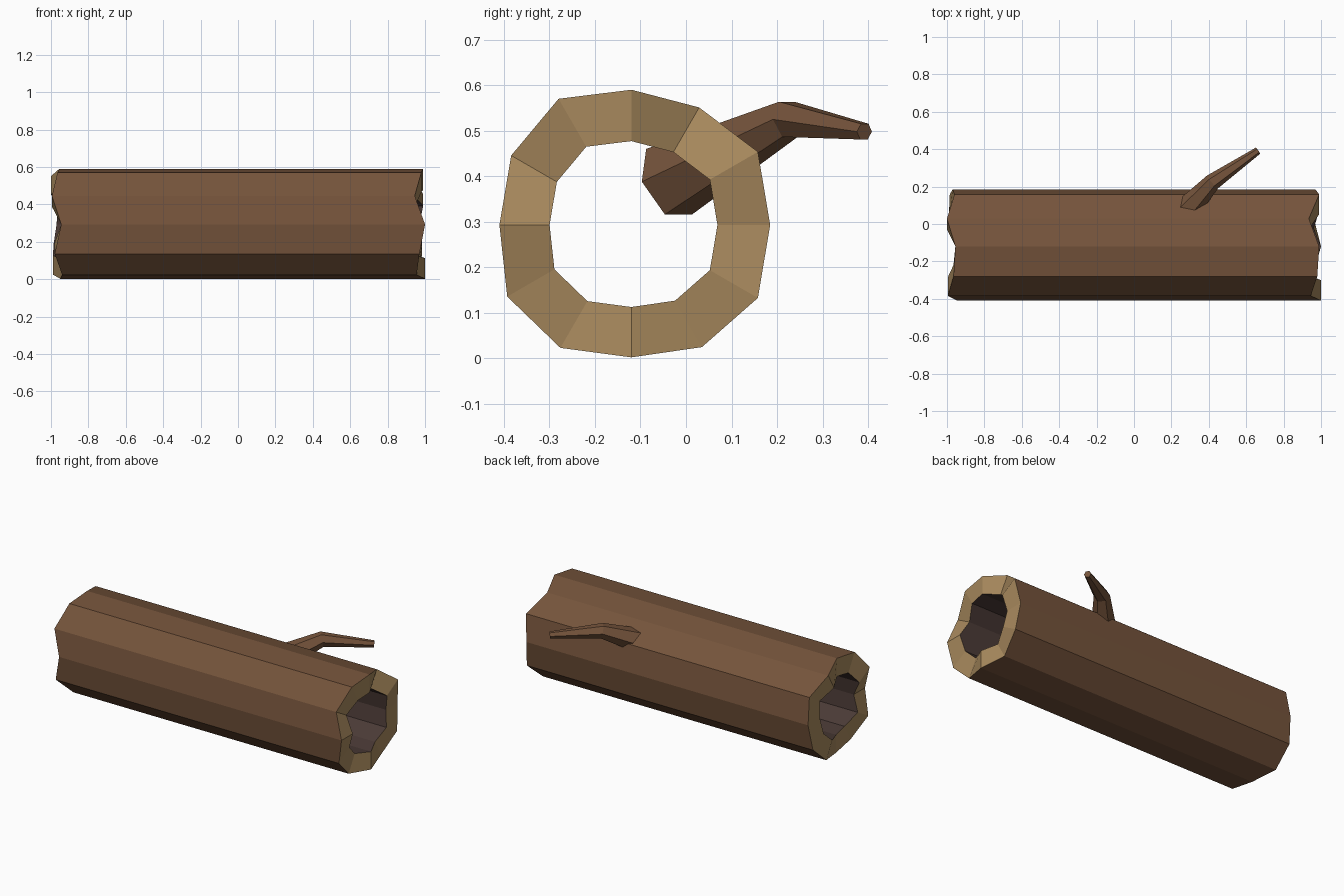
import bpy, bmesh, math
from mathutils import Vector

if "Cube" in bpy.data.objects:
    bpy.data.objects.remove(bpy.data.objects["Cube"])


def material(name, rgb):
    m = bpy.data.materials.new(name)
    m.diffuse_color = (*rgb, 1)
    m.use_nodes = True
    m.node_tree.nodes["Principled BSDF"].inputs["Base Color"].default_value = m.diffuse_color
    return m


bark = material("bark brown", (0.178, 0.088, 0.044))
wood = material("cut wood tan", (0.39, 0.25, 0.11))
hollow = material("hollow dark brown", (0.070, 0.043, 0.037))


def finish(bm, name, mats):
    bmesh.ops.recalc_face_normals(bm, faces=bm.faces)
    me = bpy.data.meshes.new(name)
    bm.to_mesh(me)
    bm.free()
    for m in mats:
        me.materials.append(m)
    ob = bpy.data.objects.new(name, me)
    bpy.context.collection.objects.link(ob)
    return ob


def bridge(bm, a, b, mat=0):
    n = len(a)
    for i in range(n):
        j = (i + 1) % n
        bm.faces.new((a[i], a[j], b[j], b[i])).material_index = mat


# Hollow log: uneven 12-sided tube with ragged ends
CY, CZ, INNER = -0.12, 0.293, 0.62
radius = [.305, .321, .298, .297, .320, .305, .290, .315, .312, .291, .310, .321]
right = [.97, .99, .935, .99, .98, .945, 1.0, .97, .955, 1.0, .96, .985]
left = [-.97, -.96, -1.0, -.955, -.965, -.995, -.945, -.98, -.94, -.95, -.99, -.985]

bm = bmesh.new()


def log_ring(xs, scale):
    ring = []
    for i, (x, r) in enumerate(zip(xs, radius)):
        a = math.radians(30 * i)
        ring.append(bm.verts.new((x, CY + scale * r * math.cos(a),
                                  CZ + scale * r * math.sin(a))))
    return ring


out_l, out_r = log_ring(left, 1), log_ring(right, 1)
in_l, in_r = log_ring(left, INNER), log_ring(right, INNER)
bridge(bm, out_l, out_r, 0)
bridge(bm, out_r, in_r, 1)
bridge(bm, in_r, in_l, 2)
bridge(bm, in_l, out_l, 1)
finish(bm, "hollow_log", [bark, wood, hollow])

# Branch stub: tapered, bent six-sided tube that starts inside the log
path = [Vector(p) for p in ((0.18, -0.037, 0.388), (0.42, 0.225, 0.525), (0.663, 0.392, 0.498))]
sizes = [0.089, 0.045, 0.020]
d1, d2 = (path[1] - path[0]).normalized(), (path[2] - path[1]).normalized()
bm = bmesh.new()
rings = []
for p, r, t in zip(path, sizes, (d1, (d1 + d2).normalized(), d2)):
    side = t.cross(Vector((0, 0, 1))).normalized()
    up = side.cross(t)
    rings.append([bm.verts.new(p + r * (side * math.cos(k * math.pi / 3) + up * math.sin(k * math.pi / 3)))
                  for k in range(6)])
bridge(bm, rings[0], rings[1])
bridge(bm, rings[1], rings[2])
bm.faces.new(rings[0])
bm.faces.new(rings[2])
finish(bm, "branch", [bark])
